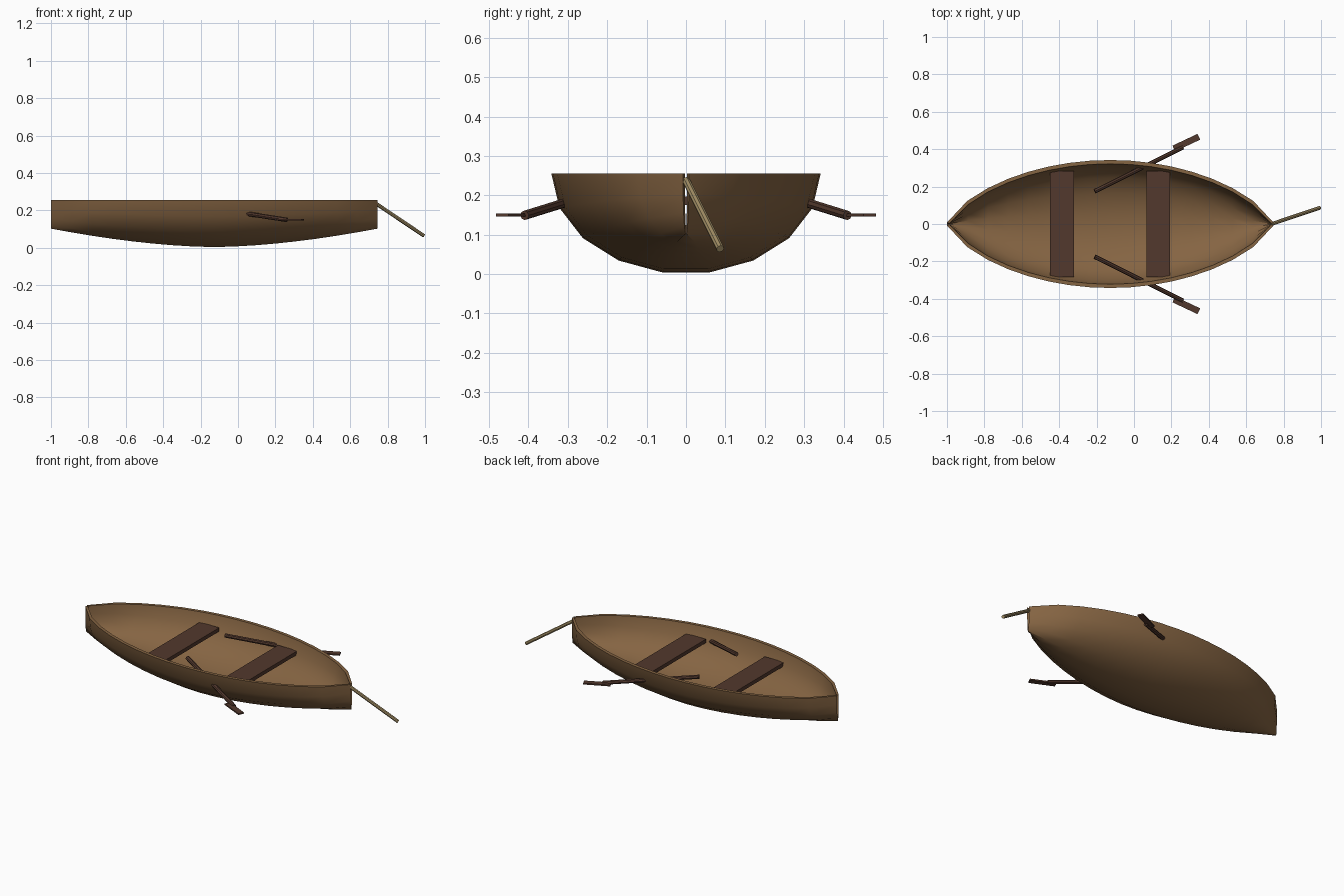
import bpy, bmesh, math
from mathutils import Vector, Matrix

cube = bpy.data.objects.get("Cube")
if cube:
    bpy.data.objects.remove(cube, do_unlink=True)


def material(name, rgb):
    m = bpy.data.materials.new(name)
    m.use_nodes = True
    m.diffuse_color = (*rgb, 1)
    m.node_tree.nodes["Principled BSDF"].inputs["Base Color"].default_value = (*rgb, 1)
    return m


hull_wood = material("hull_wood", (0.235, 0.128, 0.055))
dark_wood = material("dark_wood", (0.085, 0.040, 0.026))
rope_tan = material("rope_tan", (0.36, 0.27, 0.13))


def finish(name, bm, mat, smooth=True):
    bmesh.ops.recalc_face_normals(bm, faces=bm.faces)
    mesh = bpy.data.meshes.new(name)
    bm.to_mesh(mesh)
    bm.free()
    mesh.materials.append(mat)
    ob = bpy.data.objects.new(name, mesh)
    bpy.context.collection.objects.link(ob)
    if smooth:
        bpy.ops.object.select_all(action='DESELECT')
        ob.select_set(True)
        bpy.context.view_layer.objects.active = ob
        bpy.ops.object.shade_smooth_by_angle(angle=math.radians(35))
    return ob


def add_box(bm, size, matrix):
    bmesh.ops.create_cube(bm, size=1, matrix=matrix @ Matrix.Diagonal((*size, 1)))


def add_rod(bm, a, b, radius, sides=8):
    a, b = Vector(a), Vector(b)
    turn = (b - a).to_track_quat('Z', 'Y').to_matrix().to_4x4()
    bmesh.ops.create_cone(bm, cap_ends=True, segments=sides, radius1=radius, radius2=radius,
                          depth=(b - a).length, matrix=Matrix.Translation((a + b) / 2) @ turn)


# Hull: double-walled loft of half-ellipse sections
STATIONS, SIDES = 16, 9
MID_X, HALF_LEN, HALF_WIDTH, RIM_Z = -0.127, 0.873, 0.342, 0.255
WALL = 0.02


def section(bm, t, inner):
    width = max(HALF_WIDTH * (1 - t * t) ** 0.7, 0.008)
    depth = RIM_Z - 0.1 * abs(t) ** 1.7
    x = MID_X + HALF_LEN * t
    if inner:
        width = max(width - WALL, 0.003)
        depth -= WALL
        x -= 0.012 * t ** 9
    ring = []
    for i in range(SIDES + 1):
        a = math.pi * i / SIDES
        ring.append(bm.verts.new((x, width * math.cos(a), RIM_Z - depth * math.sin(a))))
    return ring


bm = bmesh.new()
outer, inner = [[section(bm, 2 * s / STATIONS - 1, side) for s in range(STATIONS + 1)]
                for side in (False, True)]
for s in range(STATIONS):
    for i in range(SIDES):
        for shell in (outer, inner):
            bm.faces.new((shell[s][i], shell[s + 1][i], shell[s + 1][i + 1], shell[s][i + 1]))
    for i in (0, SIDES):
        bm.faces.new((outer[s][i], outer[s + 1][i], inner[s + 1][i], inner[s][i]))
for end in (0, STATIONS):
    for i in range(SIDES):
        bm.faces.new((outer[end][i], outer[end][i + 1], inner[end][i + 1], inner[end][i]))
finish("hull", bm, hull_wood)

# Bench planks
for name, x in (("rear_bench", -0.385), ("front_bench", 0.13)):
    bm = bmesh.new()
    add_box(bm, (0.127, 0.565, 0.022), Matrix.Translation((x, 0, 0.186)))
    finish(name, bm, dark_wood, smooth=False)

# Oars: round shaft through the side, flat blade at the outer end
for name, side in (("left_oar", 1), ("right_oar", -1)):
    bm = bmesh.new()
    add_rod(bm, (-0.21, 0.175 * side, 0.222), (0.262, 0.41 * side, 0.149), 0.012)
    place = Matrix.Translation((0.28, 0.435 * side, 0.15)) @ Matrix.Rotation(side * 0.44, 4, 'Z')
    add_box(bm, (0.148, 0.034, 0.008), place)
    finish(name, bm, dark_wood)

# Mooring line hanging off the bow
bm = bmesh.new()
add_rod(bm, (0.735, 0, 0.238), (0.994, 0.087, 0.064), 0.01)
finish("mooring_line", bm, rope_tan)
